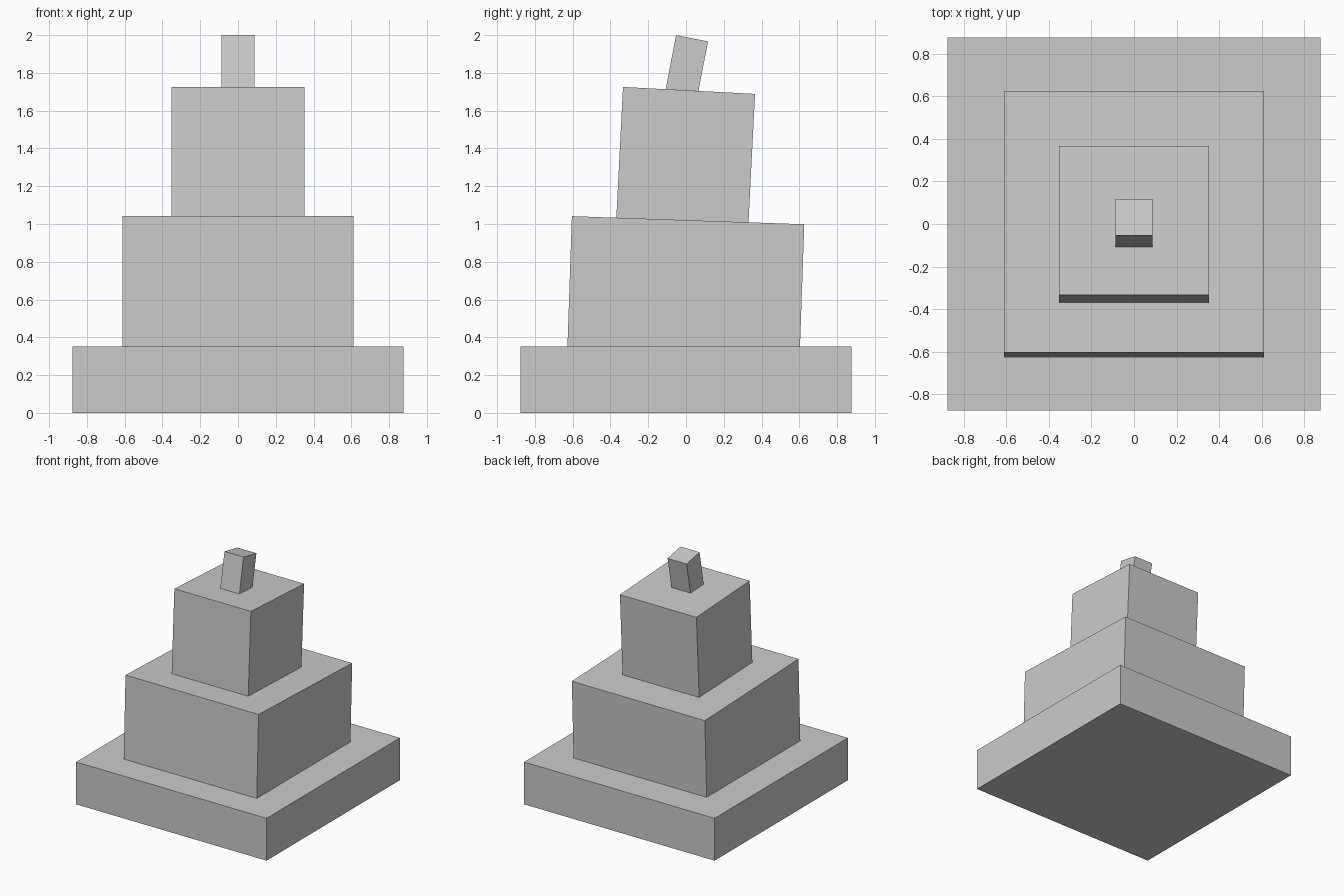
import bpy
import math

cube = bpy.data.objects.get("Cube")
if cube:
    bpy.data.objects.remove(cube, do_unlink=True)

# Single grey for the whole model
GREY = (0.6, 0.6, 0.6, 1.0)
grey = bpy.data.materials.new("plain_grey")
grey.use_nodes = True
grey.diffuse_color = GREY
grey.node_tree.nodes["Principled BSDF"].inputs["Base Color"].default_value = GREY


def ring(width, depth, y, z, tilt):
    """Rectangle centred on (0, y, z), leaning down towards the back by tilt degrees."""
    dy = depth / 2 * math.cos(math.radians(tilt))
    dz = depth / 2 * math.sin(math.radians(tilt))
    w = width / 2
    return [(-w, y - dy, z + dz), (w, y - dy, z + dz),
            (w, y + dy, z - dz), (-w, y + dy, z - dz)]


def tier(name, width, depth, bottom, top):
    """Block between two rings, each given as (y, z, tilt)."""
    verts = ring(width, depth, *bottom) + ring(width, depth, *top)
    sides = [(i, (i + 1) % 4, (i + 1) % 4 + 4, i + 4) for i in range(4)]
    mesh = bpy.data.meshes.new(name)
    mesh.from_pydata(verts, [], [(3, 2, 1, 0), (4, 5, 6, 7)] + sides)
    mesh.materials.append(grey)
    obj = bpy.data.objects.new(name, mesh)
    bpy.context.collection.objects.link(obj)
    return obj


# Level base, then blocks that lean further back as they rise
tier("base", 1.752, 1.752, (0, 0, 0), (0, 0.352, 0))
tier("lower_tier", 1.224, 1.231, (-0.012, 0.352, 0), (0.011, 1.02, 2))
tier("upper_tier", 0.704, 0.7, (-0.019, 1.021, 2), (0.016, 1.707, 3))
tier("top_post", 0.175, 0.173, (-0.021, 1.709, 3), (0.032, 1.983, 11))
